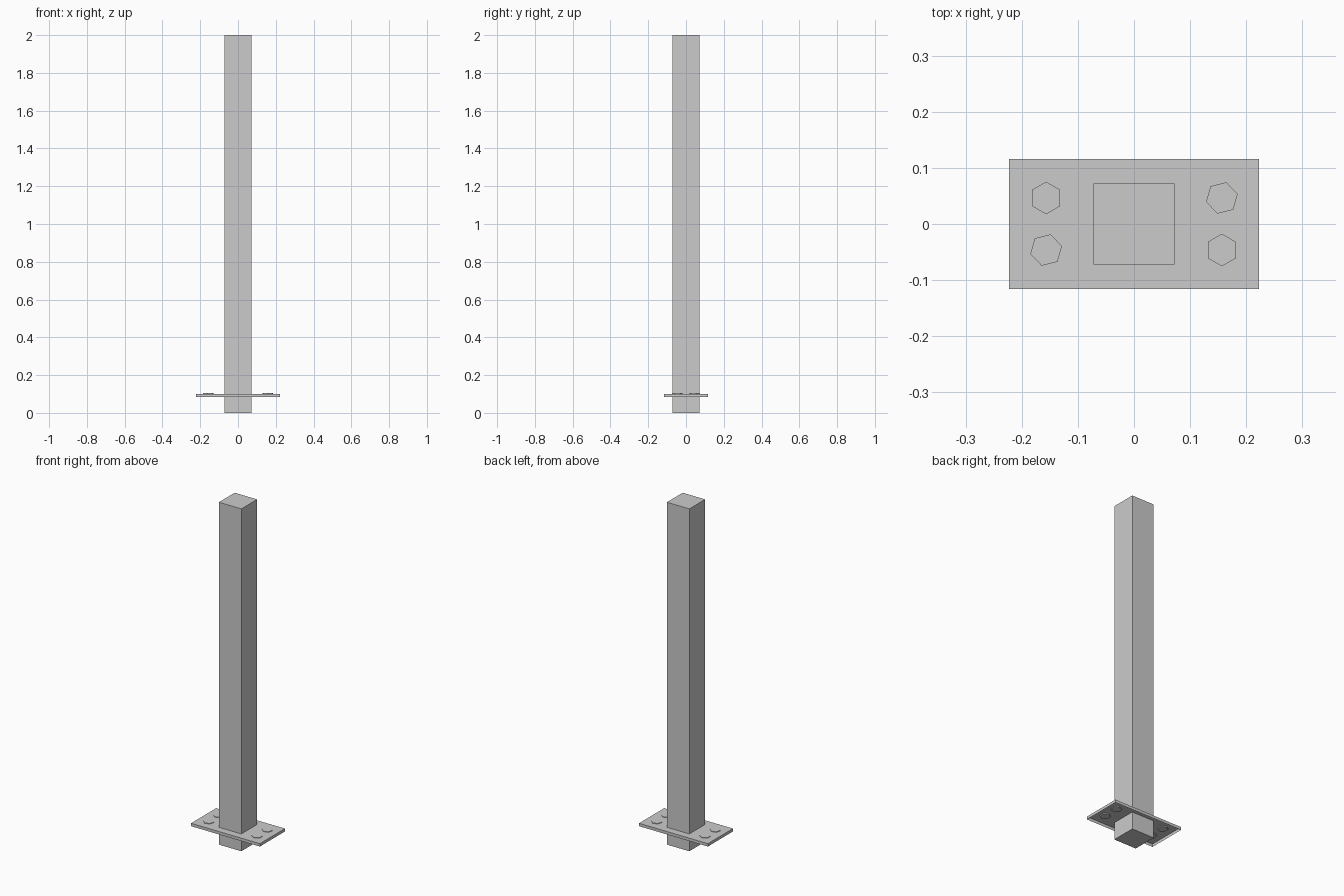
import bpy, bmesh
from math import radians
from mathutils import Matrix, Vector

if "Cube" in bpy.data.objects:
    bpy.data.objects.remove(bpy.data.objects["Cube"])


def make_part(name, build):
    bm = bmesh.new()
    build(bm)
    mesh = bpy.data.meshes.new(name)
    bm.to_mesh(mesh)
    bm.free()
    obj = bpy.data.objects.new(name, mesh)
    bpy.context.collection.objects.link(obj)
    return obj


def box(name, width, depth, z0, z1, open_bottom=False):
    def build(bm):
        size = Matrix.Diagonal((width, depth, z1 - z0, 1))
        bmesh.ops.create_cube(
            bm, size=1, matrix=Matrix.Translation((0, 0, (z0 + z1) / 2)) @ size)
        if open_bottom:
            bm.normal_update()
            down = [f for f in bm.faces if f.normal.z < -0.9]
            bmesh.ops.delete(bm, geom=down, context='FACES_ONLY')
    return make_part(name, build)


def bolt(name, x, y, angle, z0, z1, radius=0.029):
    def build(bm):
        bmesh.ops.create_cone(
            bm, cap_ends=True, segments=6, radius1=radius, radius2=radius,
            depth=z1 - z0)
        bm.verts.ensure_lookup_table()
        # turn the first corner to the requested angle
        first = Vector((1, 0)).angle_signed(bm.verts[0].co.xy)
        spin = Matrix.Rotation(radians(angle) + first, 4, 'Z')
        bm.transform(Matrix.Translation((x, y, (z0 + z1) / 2)) @ spin)
    return make_part(name, build)


# Square post
box("post", 0.145, 0.145, 0, 2)

# Thin base plate, a shallow tray open underneath
box("base_plate", 0.445, 0.231, 0.084, 0.101, open_bottom=True)

# Hexagonal bolt heads; one diagonal pair is slightly turned
for sx in (-1, 1):
    for sy in (-1, 1):
        name = ("left" if sx < 0 else "right") + ("_front" if sy < 0 else "_back")
        bolt("bolt_" + name, sx * 0.1566, sy * 0.0464,
             14 if sx == sy else 30, 0.095, 0.104)
